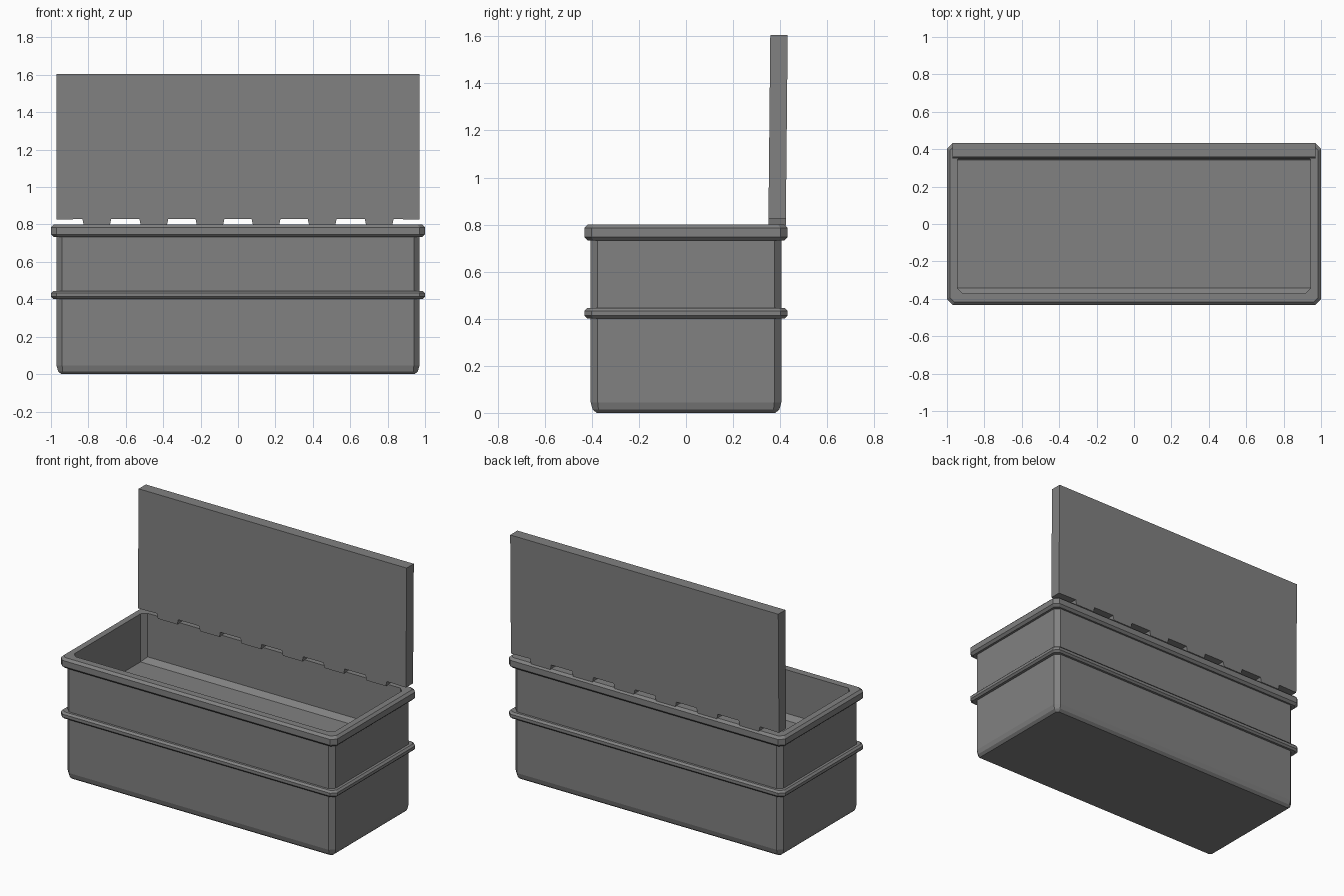
import bpy, bmesh

if "Cube" in bpy.data.objects:
    bpy.data.objects.remove(bpy.data.objects["Cube"])

grey = bpy.data.materials.new("dark_grey")
grey.diffuse_color = (0.22, 0.22, 0.22, 1)
grey.use_nodes = True
grey.node_tree.nodes["Principled BSDF"].inputs["Base Color"].default_value = grey.diffuse_color


def finish(name, bm):
    bmesh.ops.remove_doubles(bm, verts=bm.verts, dist=1e-5)
    bmesh.ops.recalc_face_normals(bm, faces=bm.faces)
    mesh = bpy.data.meshes.new(name)
    bm.to_mesh(mesh)
    bm.free()
    mesh.materials.append(grey)
    obj = bpy.data.objects.new(name, mesh)
    bpy.context.collection.objects.link(obj)
    return obj


def ring(bm, hx, hy, c, z):
    """Rectangle with cut corners at height z."""
    pts = [(hx, -hy + c), (hx, hy - c), (hx - c, hy), (-hx + c, hy),
           (-hx, hy - c), (-hx, -hy + c), (-hx + c, -hy), (hx - c, -hy)]
    return [bm.verts.new((x, y, z)) for x, y in pts]


def loft(name, sections, closed):
    """Skin cut-corner rectangles; cap both ends unless the loop is closed."""
    bm = bmesh.new()
    rings = [ring(bm, *s) for s in sections]
    pairs = list(zip(rings, rings[1:]))
    if closed:
        pairs.append((rings[-1], rings[0]))
    else:
        bm.faces.new(rings[0])
        bm.faces.new(rings[-1])
    for a, b in pairs:
        for i in range(8):
            j = (i + 1) % 8
            bm.faces.new((a[i], a[j], b[j], b[i]))
    return finish(name, bm)


def band(name, z0, z1, b):
    """Chamfered trim running round the outside of the box."""
    return loft(name, [(0.96, 0.395, 0.03, z0), (1.0 - b, 0.432 - b, 0.025, z0),
                       (1.0, 0.432, 0.03, z0 + b), (1.0, 0.432, 0.03, z1 - b),
                       (1.0 - b, 0.432 - b, 0.025, z1), (0.96, 0.395, 0.03, z1)], True)


# Box with a raised inner floor: outside wall up, over the lip, down to the tray
loft("box_body", [(0.945, 0.38, 0.01, 0.0), (0.962, 0.397, 0.025, 0.015),
                  (0.97, 0.405, 0.03, 0.045),
                  (0.97, 0.405, 0.03, 0.80), (0.945, 0.372, 0.03, 0.80),
                  (0.945, 0.372, 0.03, 0.515), (0.945, 0.342, 0.0, 0.485)], False)

# Trims
band("top_rim", 0.732, 0.80, 0.015)
band("middle_band", 0.402, 0.445, 0.012)

# Open lid with slightly flared hinge tabs along its lower edge
profile = [(-0.97, 1.605), (-0.97, 0.826)]
for cx in (-0.755, -0.45, -0.15, 0.15, 0.45, 0.755):
    profile += [(cx - 0.077, 0.829), (cx - 0.07, 0.797), (cx + 0.07, 0.797), (cx + 0.077, 0.829)]
profile += [(0.97, 0.826), (0.97, 1.605)]
bm = bmesh.new()
front, back = [[bm.verts.new((x, y + 0.008 * (z - 0.8) / 0.8, z)) for x, z in profile]
               for y in (0.35, 0.424)]
bm.faces.new(front)
bm.faces.new(back)
for i in range(len(profile)):
    j = (i + 1) % len(profile)
    bm.faces.new((front[i], front[j], back[j], back[i]))
finish("lid", bm)
